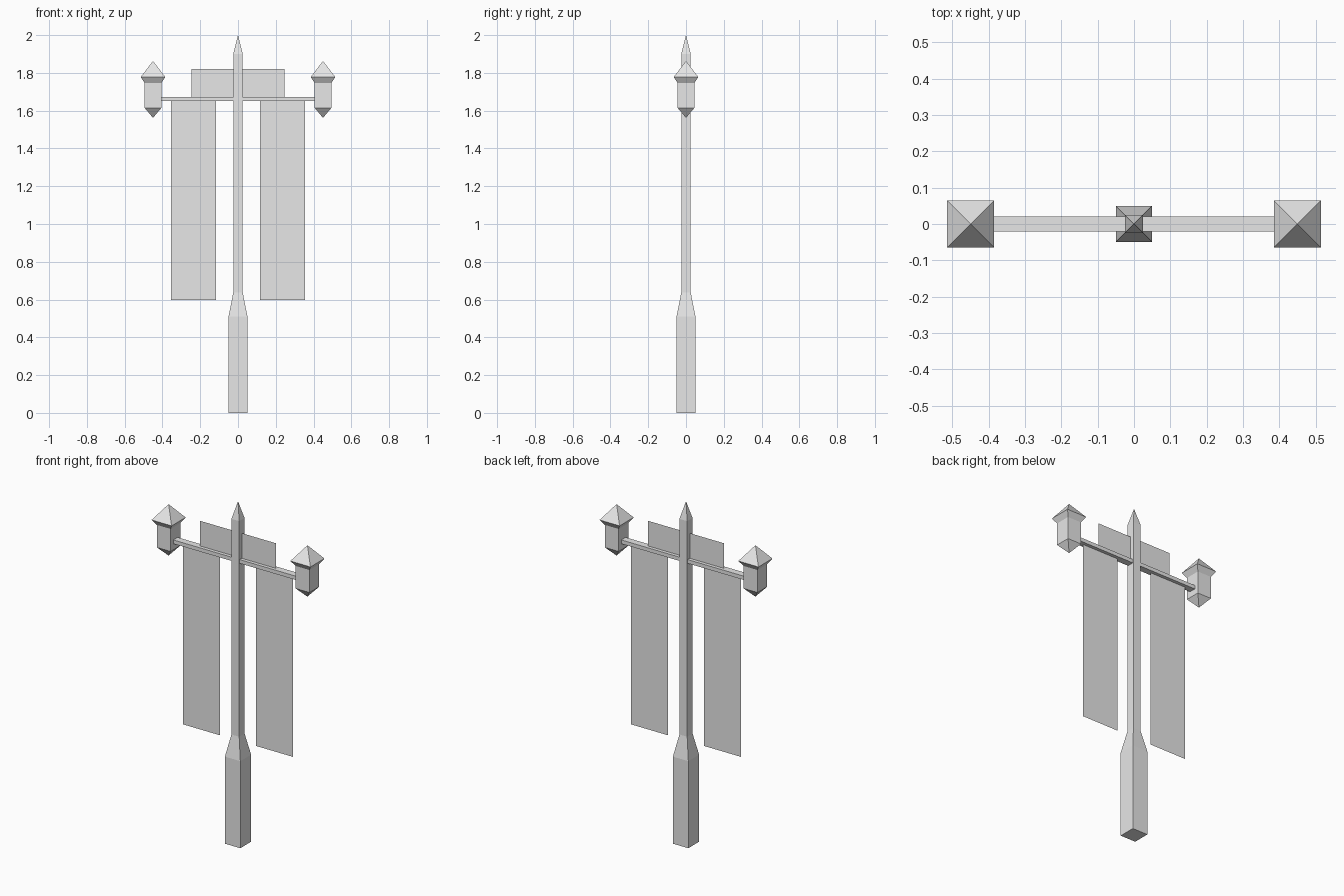
import bpy
import bmesh

cube = bpy.data.objects.get("Cube")
if cube:
    bpy.data.objects.remove(cube, do_unlink=True)

grey = bpy.data.materials.new("light_grey")
grey.use_nodes = True
grey.diffuse_color = (0.8, 0.8, 0.8, 1)
grey.node_tree.nodes["Principled BSDF"].inputs["Base Color"].default_value = (0.8, 0.8, 0.8, 1)


def finish(name, bm):
    bmesh.ops.recalc_face_normals(bm, faces=bm.faces)
    mesh = bpy.data.meshes.new(name)
    bm.to_mesh(mesh)
    bm.free()
    mesh.materials.append(grey)
    obj = bpy.data.objects.new(name, mesh)
    bpy.context.collection.objects.link(obj)
    return obj


def square_tower(name, x, profile):
    """Stack square rings from (half width, height) pairs; zero width makes a point."""
    bm = bmesh.new()
    rings = []
    for r, z in profile:
        corners = [(-r, -r), (r, -r), (r, r), (-r, r)] if r else [(0, 0)]
        rings.append([bm.verts.new((x + cx, cy, z)) for cx, cy in corners])
    for low, high in zip(rings, rings[1:]):
        for i in range(4):
            j = (i + 1) % 4
            if len(low) == 1:
                bm.faces.new((low[0], high[j], high[i]))
            elif len(high) == 1:
                bm.faces.new((low[i], low[j], high[0]))
            else:
                bm.faces.new((low[i], low[j], high[j], high[i]))
    for ring in (rings[0], rings[-1]):
        if len(ring) == 4:
            bm.faces.new(ring)
    return finish(name, bm)


def panel(name, x0, x1, z0, z1):
    """Flat upright sheet in the middle plane."""
    bm = bmesh.new()
    corners = [(x0, z0), (x1, z0), (x1, z1), (x0, z1)]
    bm.faces.new([bm.verts.new((x, 0, z)) for x, z in corners])
    return finish(name, bm)


# Pole with wide foot, tapered shoulder and pointed tip
square_tower("pole", 0, [(0.05, 0), (0.05, 0.51), (0.025, 0.637),
                         (0.025, 1.90), (0, 2.0)])

# Cross arm
bm = bmesh.new()
bmesh.ops.create_cube(bm, size=1)
bmesh.ops.scale(bm, vec=(0.82, 0.04, 0.022), verts=bm.verts)
bmesh.ops.translate(bm, vec=(0, 0, 1.662), verts=bm.verts)
finish("cross_arm", bm)

# Lanterns and hanging banners on both sides
lantern = [(0, 1.562), (0.045, 1.615), (0.045, 1.747), (0.065, 1.778), (0, 1.863)]
for side, s in (("left", 1), ("right", -1)):
    square_tower(side + "_lantern", s * 0.45, lantern)
    x0, x1 = sorted((s * 0.116, s * 0.355))
    panel(side + "_banner", x0, x1, 0.598, 1.655)

# Sign plate above the arm
panel("sign_plate", -0.245, 0.245, 1.67, 1.82)
